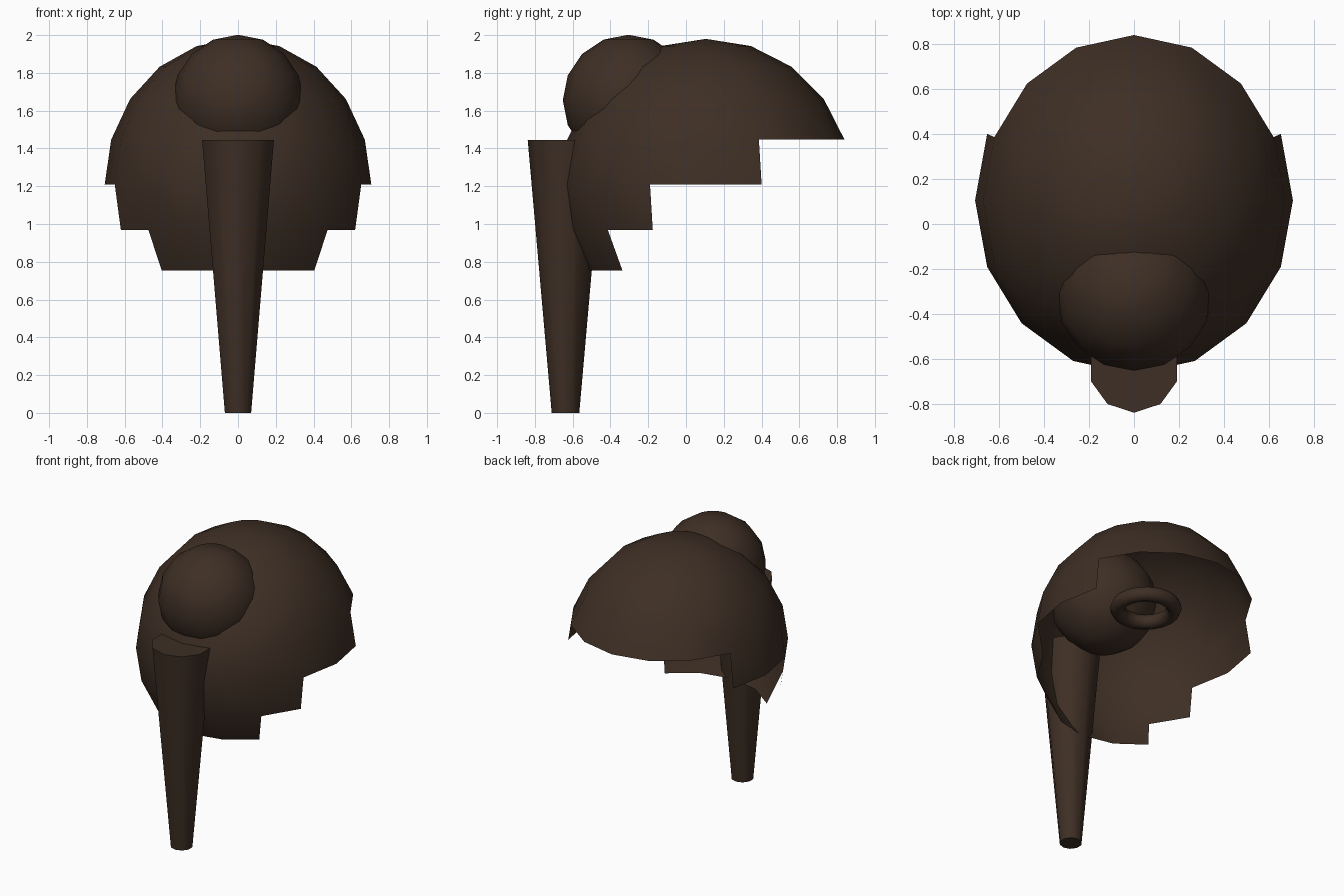
import bpy
import bmesh
from math import atan2, degrees, radians

cube = bpy.data.objects.get("Cube")
if cube:
    bpy.data.objects.remove(cube, do_unlink=True)

# Single dark brown material
brown = bpy.data.materials.new("dark_brown")
brown.use_nodes = True
colour = (0.048, 0.028, 0.018, 1)
brown.diffuse_color = colour
brown.node_tree.nodes["Principled BSDF"].inputs["Base Color"].default_value = colour


def finish(name):
    """Name, paint and smooth the active object."""
    obj = bpy.context.object
    obj.name = name
    obj.data.materials.clear()
    obj.data.materials.append(brown)
    bpy.ops.object.shade_smooth_by_angle(angle=radians(60))
    return obj


def keep_face(centre):
    """Step the lower bands of the shell forward, leaving the back open."""
    azimuth = degrees(atan2(centre.y, abs(centre.x)))
    for lowest, limit in ((0.3, 90), (0, 22.5), (-0.3, -22.5), (-0.58, -45)):
        if centre.z > lowest:
            return azimuth < limit
    return False


# Open helmet shell, cut from a sphere along its own grid
bpy.ops.mesh.primitive_uv_sphere_add(segments=16, ring_count=10, radius=1)
shell = finish("helmet_shell")
bm = bmesh.new()
bm.from_mesh(shell.data)
cut = [f for f in bm.faces if not keep_face(f.calc_center_median())]
bmesh.ops.delete(bm, geom=cut, context="FACES")
bm.to_mesh(shell.data)
bm.free()
shell.scale = (0.706, 0.772, 0.772)
shell.location = (0, 0.105, 1.208)

# Round bulge on the brow
bpy.ops.mesh.primitive_uv_sphere_add(segments=16, ring_count=8, radius=0.347,
                                     location=(0, -0.305, 1.655))
finish("brow_ball")

# Tapered trunk hanging from the front
bpy.ops.mesh.primitive_cone_add(vertices=10, radius1=0.073, radius2=0.2,
                                depth=1.445, location=(0, -0.638, 0.7225))
finish("trunk")

# Small ring inside the shell
bpy.ops.mesh.primitive_torus_add(major_segments=20, minor_segments=8,
                                 major_radius=0.183, minor_radius=0.05,
                                 location=(0, 0.12, 1.425))
finish("inner_ring")
